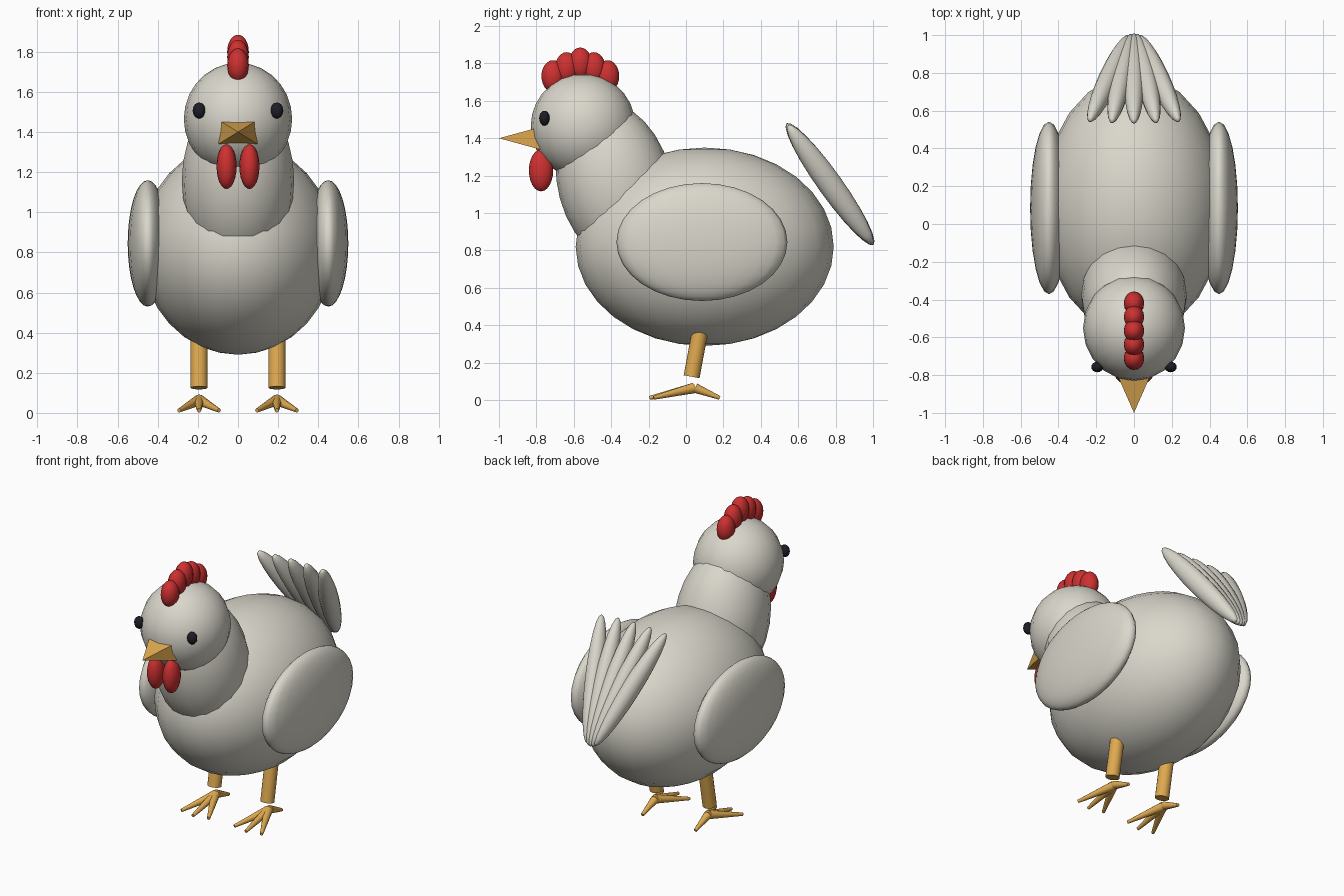
import bpy
from math import radians, sin, cos, pi
from mathutils import Vector, Matrix

cube = bpy.data.objects.get("Cube")
if cube:
    bpy.data.objects.remove(cube, do_unlink=True)


def material(name, colour):
    mat = bpy.data.materials.new(name)
    mat.use_nodes = True
    rgba = (*colour, 1)
    mat.diffuse_color = rgba
    mat.node_tree.nodes["Principled BSDF"].inputs["Base Color"].default_value = rgba
    return mat


feather_white = material("feather_white", (0.70, 0.68, 0.60))
comb_red = material("comb_red", (0.62, 0.03, 0.03))
leg_orange = material("leg_orange", (0.74, 0.40, 0.08))
eye_black = material("eye_black", (0.012, 0.012, 0.02))


def finish(name, mat, smooth=True):
    obj = bpy.context.object
    obj.name = obj.data.name = name
    obj.data.materials.append(mat)
    if smooth:
        bpy.ops.object.shade_smooth_by_angle(angle=radians(40))
    return obj


def ellipsoid(name, centre, radii, mat, rotation=None, segments=20, rings=14):
    bpy.ops.mesh.primitive_uv_sphere_add(segments=segments, ring_count=rings, radius=1)
    obj = finish(name, mat)
    turn = rotation or Matrix.Identity(4)
    obj.data.transform(Matrix.Translation(centre) @ turn @ Matrix.Diagonal((*radii, 1)))
    return obj


def taper(name, start, end, r_start, r_end, mat, sides=12):
    """Cone or cylinder running between two points."""
    start, end = Vector(start), Vector(end)
    axis = end - start
    bpy.ops.mesh.primitive_cone_add(vertices=sides, radius1=r_start, radius2=r_end,
                                    depth=axis.length)
    obj = finish(name, mat)
    turn = axis.to_track_quat("Z", "Y").to_matrix().to_4x4()
    obj.data.transform(Matrix.Translation((start + end) / 2) @ turn)
    return obj


# Body, neck and head
ellipsoid("body", (0, 0.1, 0.82), (0.485, 0.69, 0.53), feather_white, segments=24, rings=16)
ellipsoid("neck", (0, -0.38, 1.157), (0.28, 0.305, 0.45), feather_white,
          Matrix.Rotation(radians(15), 4, "X"))
ellipsoid("head", (0, -0.55, 1.465), (0.27, 0.28, 0.28), feather_white)

# Beak: four-sided pyramid pointing forward
bpy.ops.mesh.primitive_cone_add(vertices=4, radius1=1, radius2=0, depth=1)
beak = finish("beak", leg_orange, smooth=False)
beak.data.transform(Matrix.Translation((0, -0.89, 1.40))
                    @ Matrix.Diagonal((0.097, 0.22, 0.06, 1))
                    @ Matrix.Rotation(pi / 2, 4, "X")
                    @ Matrix.Diagonal((2 ** 0.5, 2 ** 0.5, 1, 1))
                    @ Matrix.Rotation(pi / 4, 4, "Z"))

# Comb: five overlapping lobes in an arc
for i in range(-2, 3):
    height = 1.80 - (0, 0.025, 0.068)[abs(i)]
    ellipsoid(f"comb_lobe_{i + 3}", (0, -0.565 + i * 0.073, height),
              (0.054, 0.062, 0.085), comb_red, segments=16, rings=12)

# Tail: feathers fanned out in a tilted plane
tail_tilt = Matrix.Rotation(radians(35.5), 4, "X")
for i in range(-2, 3):
    ellipsoid(f"tail_feather_{i + 3}", (i * 0.066, 0.77, 1.155), (0.055, 0.065, 0.40),
              feather_white, tail_tilt @ Matrix.Rotation(radians(7.5 * i), 4, "Y"),
              segments=16, rings=12)

# Paired parts
for side, s in (("left", 1), ("right", -1)):
    ellipsoid(side + "_wing", (s * 0.45, 0.085, 0.845), (0.10, 0.457, 0.315),
              feather_white, segments=24, rings=16)
    ellipsoid(side + "_eye", (s * 0.194, -0.757, 1.507), (0.032, 0.028, 0.04),
              eye_black, segments=16, rings=10)
    ellipsoid(side + "_wattle", (s * 0.057, -0.775, 1.228), (0.05, 0.065, 0.112),
              comb_red, segments=16, rings=12)

    x = s * 0.194
    taper(side + "_leg", (x, 0.085, 0.42), (x, 0.03, 0.125), 0.043, 0.043, leg_orange, 16)

    # Three front toes and one back toe
    for i in (-1, 0, 1):
        a = radians(25 * i)
        taper(f"{side}_front_toe_{i + 2}", (x, 0.04, 0.064),
              (x + 0.235 * sin(a), 0.04 - 0.235 * cos(a), 0.012), 0.028, 0.01, leg_orange)
    taper(side + "_back_toe", (x, 0.05, 0.064), (x, 0.18, 0.012), 0.026, 0.01, leg_orange)
